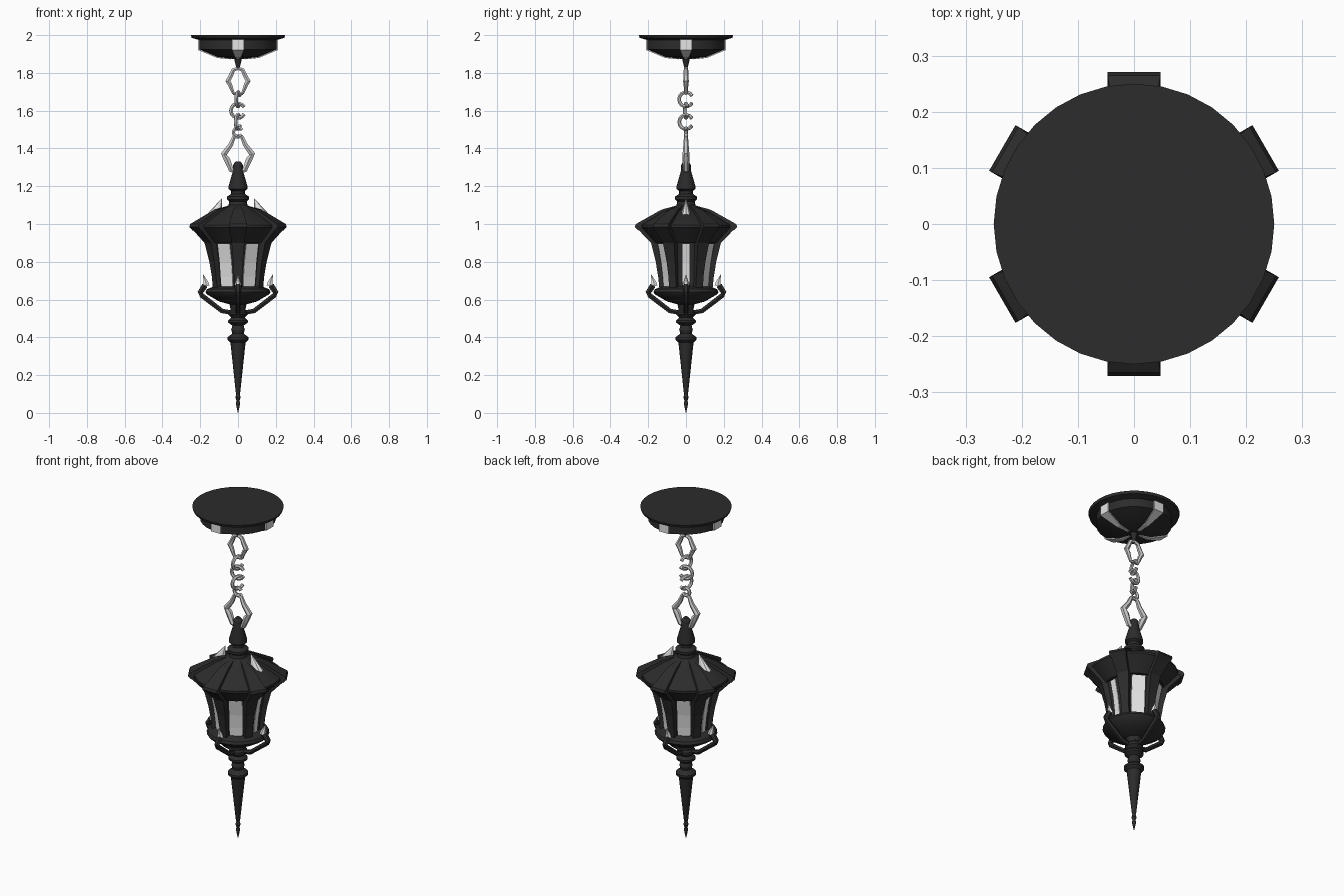
import bpy, bmesh, math
from mathutils import Vector, Matrix

if "Cube" in bpy.data.objects:
    bpy.data.objects.remove(bpy.data.objects["Cube"])


def material(name, v):
    m = bpy.data.materials.new(name)
    m.diffuse_color = (v[0], v[1], v[2], 1)
    m.use_nodes = True
    m.node_tree.nodes["Principled BSDF"].inputs["Base Color"].default_value = m.diffuse_color
    return m


IRON = material("black iron", (0.025, 0.025, 0.025))
STEEL = material("steel", (0.6, 0.6, 0.6))
PALE = material("pale metal", (0.78, 0.78, 0.78))
GLASS = material("pale glass", (0.8, 0.8, 0.8))


def finish(name, bm, mat, angle=30):
    bmesh.ops.remove_doubles(bm, verts=bm.verts, dist=1e-5)
    bmesh.ops.recalc_face_normals(bm, faces=bm.faces)
    me = bpy.data.meshes.new(name)
    bm.to_mesh(me)
    bm.free()
    me.materials.append(mat)
    ob = bpy.data.objects.new(name, me)
    bpy.context.collection.objects.link(ob)
    bpy.ops.object.select_all(action='DESELECT')
    ob.select_set(True)
    bpy.context.view_layer.objects.active = ob
    if angle:
        bpy.ops.object.shade_smooth_by_angle(angle=math.radians(angle))
    return ob


def bridge(bm, rings):
    n = len(rings[0])
    for a, b in zip(rings, rings[1:]):
        for i in range(n):
            j = (i + 1) % n
            bm.faces.new((a[i], a[j], b[j], b[i]))
    bm.faces.new(rings[0])
    bm.faces.new(rings[-1])


def lathe(name, profile, mat, sides=24, start=0, angle=30):
    """Turn a (radius, height) profile around z."""
    bm = bmesh.new()
    rings = []
    for r, z in profile:
        rings.append([bm.verts.new((r * math.cos(start + k * math.tau / sides),
                                    r * math.sin(start + k * math.tau / sides), z))
                      for k in range(sides)])
    bridge(bm, rings)
    return finish(name, bm, mat, angle)


def strip(name, path, depth, degrees, mat):
    """Flat bar following (radius, height, half width), turned about z."""
    bm = bmesh.new()
    rings = []
    dr, dz = depth
    for r, z, w in path:
        rings.append([bm.verts.new(c) for c in
                      ((r, -w, z), (r, w, z), (r + dr, w, z + dz), (r + dr, -w, z + dz))])
    bridge(bm, rings)
    bm.transform(Matrix.Rotation(math.radians(degrees), 4, 'Z'))
    return finish(name, bm, mat, 0)


def tube(name, points, degrees, mat, sides=6):
    """Tapering bar through (radius, height, thickness) points, turned about z."""
    bm = bmesh.new()
    rings = []
    pts = [Vector((p[0], 0, p[1])) for p in points]
    for i, p in enumerate(pts):
        t = (pts[min(i + 1, len(pts) - 1)] - pts[max(i - 1, 0)]).normalized()
        side = Vector((0, 1, 0))
        up = t.cross(side)
        rings.append([bm.verts.new(p + points[i][2] * (side * math.cos(a) + up * math.sin(a)))
                      for a in (k * math.tau / sides for k in range(sides))])
    bridge(bm, rings)
    bm.transform(Matrix.Rotation(math.radians(degrees), 4, 'Z'))
    return finish(name, bm, mat)


# Ceiling plate with four pale brackets and a short stem
lathe("ceiling_plate", [(0.25, 2.0), (0.245, 1.985), (0.207, 1.975), (0.207, 1.925),
                        (0.11, 1.885), (0.02, 1.873), (0.012, 1.84), (0.006, 1.815)], IRON, 32)
for k in range(4):
    strip("ceiling_bracket", [(0.213, 1.977, 0.032), (0.213, 1.922, 0.032),
                              (0.11, 1.879, 0.014), (0.04, 1.872, 0.006)],
          (-0.012, 0.012), 90 * k, PALE)

# Claw-shaped hooks at both ends of the chain
for turn in (0, 180):
    tube("upper_hook", [(0.0, 1.825, 0.01), (0.025, 1.815, 0.012), (0.038, 1.785, 0.013),
                        (0.054, 1.755, 0.015), (0.043, 1.74, 0.013), (0.024, 1.69, 0.008)],
         turn, STEEL)
    tube("lower_hook", [(0.0, 1.47, 0.009), (0.022, 1.458, 0.011), (0.038, 1.42, 0.014),
                        (0.075, 1.37, 0.018), (0.06, 1.345, 0.019), (0.035, 1.285, 0.015),
                        (0.01, 1.275, 0.01)], turn, STEEL)
tube("upper_hook_joint", [(-0.026, 1.692, 0.009), (0.026, 1.692, 0.009)], 0, STEEL)

# Open chain links at alternating angles
for z, turn in ((1.66, 75), (1.60, 10), (1.54, 70), (1.485, 0)):
    size = 0.038 if z > 1.5 else 0.024
    pts = [(size * math.cos(a), z + size * math.sin(a), 0.01)
           for a in (math.radians(30 + 300 * i / 12) for i in range(13))]
    tube("chain_link", pts, turn, STEEL)

# Spire and roof
lathe("top_spire", [(0.014, 1.33), (0.025, 1.315), (0.027, 1.28), (0.05, 1.2), (0.05, 1.185),
                    (0.036, 1.175), (0.036, 1.16), (0.058, 1.145), (0.058, 1.13),
                    (0.046, 1.12), (0.05, 1.10), (0.08, 1.085), (0.1, 1.07)], IRON, 16)
lathe("roof", [(0.06, 1.085), (0.12, 1.068), (0.24, 0.995), (0.24, 0.982),
               (0.165, 0.9), (0.12, 0.9)], IRON, 24)
for side in (0, 180):
    bm = bmesh.new()
    base = [bm.verts.new((0.125 + 0.042 * math.cos(a), 0.024 * math.sin(a),
                          1.057 - 0.008 * math.cos(a)))
            for a in (k * math.tau / 8 for k in range(8))]
    tip = bm.verts.new((0.085, 0, 1.137))
    bm.faces.new(base)
    for i in range(8):
        bm.faces.new((base[i], base[(i + 1) % 8], tip))
    bm.transform(Matrix.Rotation(math.radians(side), 4, 'Z'))
    finish("roof_spike", bm, PALE)

# Six-sided lantern body with corner ribs and window panes
lathe("lantern_body", [(0.175, 0.915), (0.168, 0.89), (0.147, 0.8), (0.135, 0.72),
                       (0.13, 0.65)], IRON, 6, math.radians(30), 20)
for k in range(6):
    corner = 30 + 60 * k
    strip("roof_rib", [(0.06, 1.095, 0.012), (0.13, 1.076, 0.026), (0.265, 1.0, 0.047),
                       (0.271, 0.985, 0.047)], (-0.02, -0.02), corner, IRON)
    strip("corner_rib", [(0.27, 0.988, 0.045), (0.185, 0.9, 0.034), (0.16, 0.8, 0.026),
                         (0.147, 0.72, 0.022), (0.14, 0.65, 0.022)], (-0.035, 0), corner, IRON)
    half = 0.018 if k % 3 == 0 else 0.036
    strip("window_pane", [(0.151, 0.895, half), (0.131, 0.8, half), (0.121, 0.72, half),
                          (0.117, 0.655, half * 0.9)], (-0.008, 0), 60 * k, GLASS)

# Bowl under the body
lathe("bowl", [(0.125, 0.67), (0.165, 0.655), (0.172, 0.64), (0.165, 0.628), (0.1, 0.59),
               (0.045, 0.575), (0.04, 0.55)], IRON, 24)

# Four curved arms with pale pointed tips
for k in range(4):
    tube("bowl_arm", [(0.03, 0.53, 0.014), (0.085, 0.54, 0.014), (0.192, 0.622, 0.015),
                      (0.2, 0.637, 0.016), (0.175, 0.675, 0.018)], 90 * k, IRON, 6)
    tube("arm_tip", [(0.168, 0.672, 0.02), (0.17, 0.69, 0.015), (0.184, 0.732, 0.001)],
         90 * k, PALE)

# Turned bottom finial
lathe("bottom_finial", [(0.04, 0.58), (0.04, 0.545), (0.05, 0.535), (0.05, 0.52),
                        (0.035, 0.505), (0.052, 0.49), (0.052, 0.478), (0.03, 0.462),
                        (0.036, 0.44), (0.03, 0.42), (0.056, 0.4), (0.056, 0.387),
                        (0.04, 0.372), (0.012, 0.11), (0.009, 0.1), (0.014, 0.082),
                        (0.008, 0.066), (0.012, 0.052), (0.001, 0.0)], IRON, 16)
